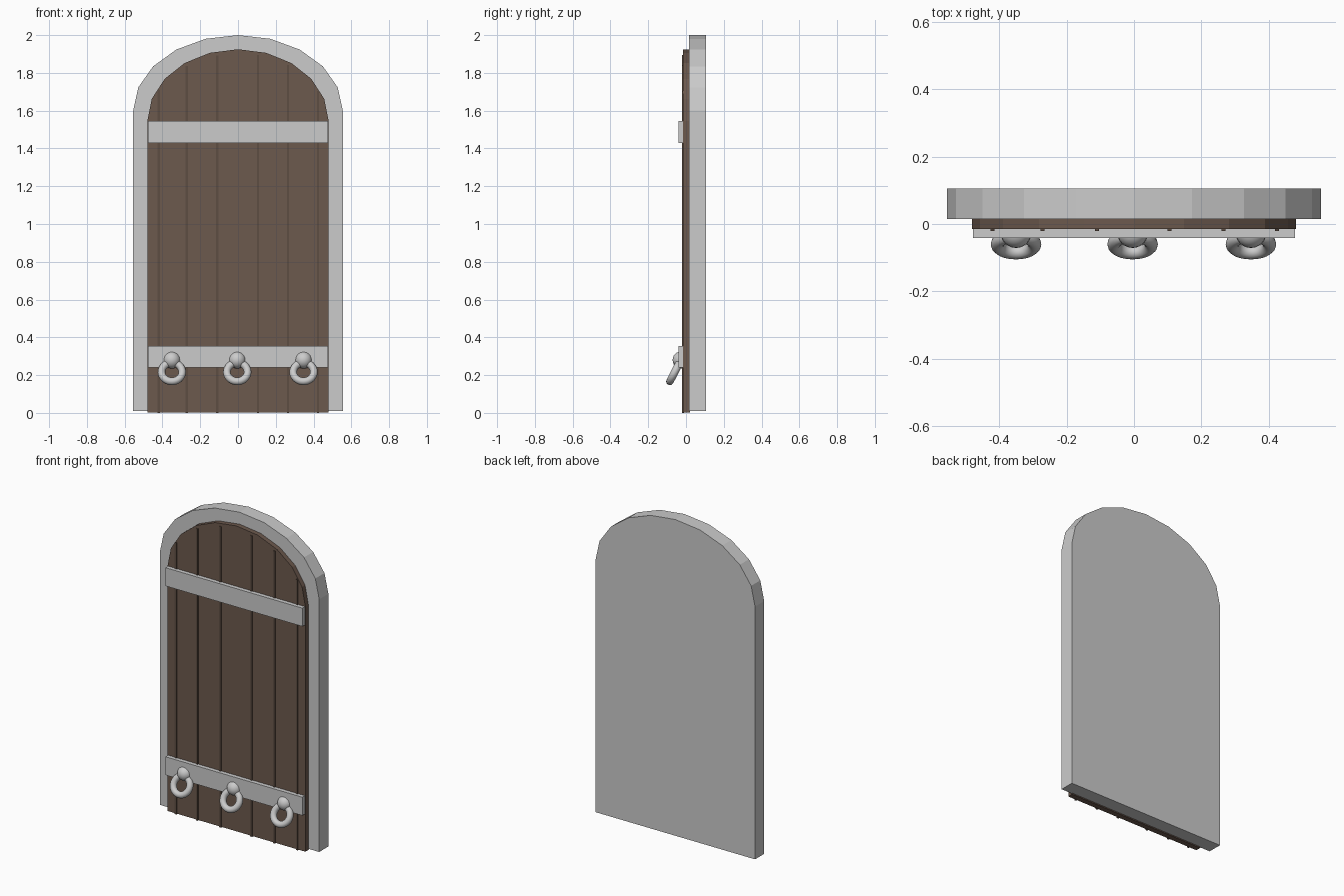
import bpy, bmesh
from math import cos, sin, pi, sqrt, radians

if "Cube" in bpy.data.objects:
    bpy.data.objects.remove(bpy.data.objects["Cube"])


def material(name, rgb):
    m = bpy.data.materials.new(name)
    m.diffuse_color = (*rgb, 1)
    m.use_nodes = True
    m.node_tree.nodes["Principled BSDF"].inputs["Base Color"].default_value = m.diffuse_color
    return m


wood = material("wood", (0.15, 0.10, 0.075))
dark_wood = material("dark_wood", (0.11, 0.075, 0.055))


def arch_slab(name, rx, spring, rz, bottom, y0, y1, mat=None):
    """Extruded doorway outline: straight sides with a ten-sided elliptical top."""
    pts = [(-rx, bottom), (rx, bottom)]
    pts += [(rx * cos(i * pi / 10), spring + rz * sin(i * pi / 10)) for i in range(11)]
    bm = bmesh.new()
    face = bm.faces.new([bm.verts.new((x, y0, z)) for x, z in pts])
    ext = bmesh.ops.extrude_face_region(bm, geom=[face])["geom"]
    moved = [v for v in ext if isinstance(v, bmesh.types.BMVert)]
    bmesh.ops.translate(bm, verts=moved, vec=(0, y1 - y0, 0))
    bmesh.ops.recalc_face_normals(bm, faces=bm.faces)
    me = bpy.data.meshes.new(name)
    bm.to_mesh(me)
    bm.free()
    ob = bpy.data.objects.new(name, me)
    bpy.context.collection.objects.link(ob)
    if mat:
        me.materials.append(mat)
    return ob


def box(name, x0, x1, y0, y1, z0, z1, mat=None):
    bpy.ops.mesh.primitive_cube_add(size=1, location=((x0 + x1) / 2, (y0 + y1) / 2, (z0 + z1) / 2))
    ob = bpy.context.object
    ob.name = name
    ob.scale = (x1 - x0, y1 - y0, z1 - z0)
    bpy.ops.object.transform_apply(location=False, rotation=False, scale=True)
    if mat:
        ob.data.materials.append(mat)


# Stone surround (solid behind) and wooden door leaf
arch_slab("stone_surround", 0.555, 1.6, 0.4, 0.01, 0.015, 0.106)
arch_slab("door_leaf", 0.48, 1.545, 0.38, 0.003, -0.015, 0.02, wood)

# Thin raised strips between the planks, stopping under the arch
for i, x in enumerate((-0.42, -0.272, -0.11, 0.106, 0.265, 0.424)):
    top = 1.54 + 0.375 * sqrt(1 - (x / 0.48) ** 2)
    box(f"plank_strip_{i}", x - 0.006, x + 0.006, -0.021, -0.01, 0, top - 0.012, dark_wood)

# Iron straps
box("upper_strap", -0.477, 0.477, -0.041, -0.012, 1.43, 1.545)
box("lower_strap", -0.477, 0.477, -0.041, -0.012, 0.24, 0.355)

# Knobs with tilted hanging rings
for i, x in enumerate((-0.35, -0.004, 0.347)):
    bpy.ops.mesh.primitive_uv_sphere_add(segments=24, ring_count=12, radius=0.045, location=(x, -0.026, 0.28))
    bpy.context.object.name = f"knob_{i}"
    bpy.ops.object.shade_smooth()
    bpy.ops.mesh.primitive_torus_add(major_radius=0.055, minor_radius=0.02, major_segments=32, minor_segments=12,
                                     location=(x, -0.06, 0.216), rotation=(radians(63), 0, 0))
    bpy.context.object.name = f"ring_{i}"
    bpy.ops.object.shade_smooth()
